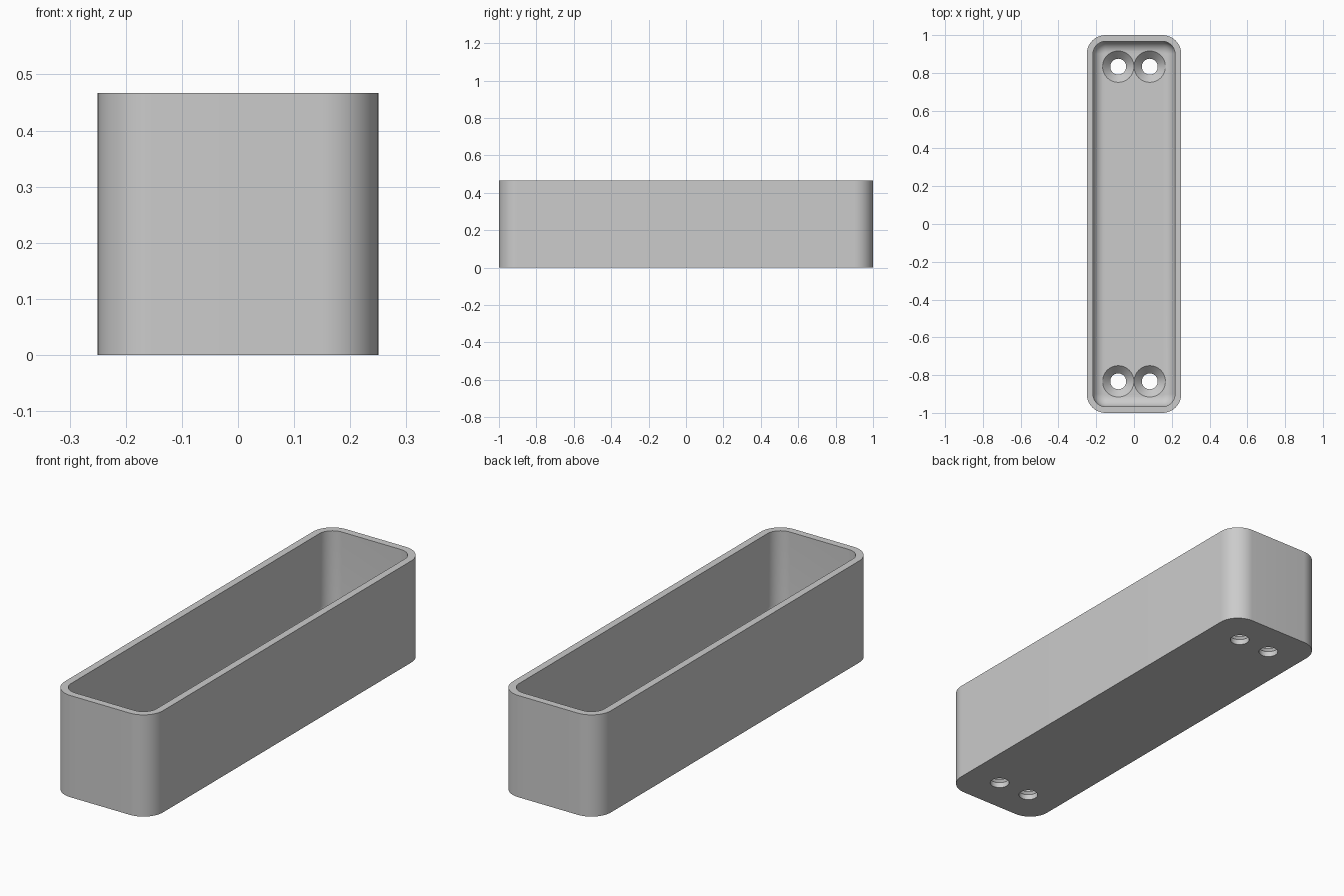
import bpy, bmesh
from math import sin, cos, pi

cube = bpy.data.objects.get("Cube")
if cube:
    bpy.data.objects.remove(cube, do_unlink=True)

HALF_X, HALF_Y, HEIGHT = 0.25, 1.0, 0.467
CORNER, WALL, FLOOR, FILLET = 0.1, 0.033, 0.067, 0.06
HOLE, SINK, LIP = 0.042, 0.083, 0.025

grey = bpy.data.materials.new("light grey")
grey.use_nodes = True
colour = (0.6, 0.6, 0.6, 1)
grey.diffuse_color = colour
grey.node_tree.nodes["Principled BSDF"].inputs["Base Color"].default_value = colour


def rounded_rect(inset, z, steps=16):
    """Outline of the box, moved inward by inset, at height z."""
    r = CORNER - inset
    cx, cy = HALF_X - CORNER, HALF_Y - CORNER
    points = []
    for q, (sx, sy) in enumerate([(1, 1), (-1, 1), (-1, -1), (1, -1)]):
        for i in range(steps + 1):
            a = (q + i / steps) * pi / 2
            points.append((sx * cx + r * cos(a), sy * cy + r * sin(a), z))
    return points


def circle(x, y, r, z, sides=48):
    return [(x + r * cos(2 * pi * i / sides), y + r * sin(2 * pi * i / sides), z)
            for i in range(sides)]


def loft(name, loops):
    """Closed solid through a stack of outlines, bottom to top."""
    bm = bmesh.new()
    rings = [[bm.verts.new(p) for p in loop] for loop in loops]
    for low, high in zip(rings, rings[1:]):
        for i in range(len(low)):
            j = (i + 1) % len(low)
            bm.faces.new((low[i], low[j], high[j], high[i]))
    bm.faces.new(rings[0][::-1])
    bm.faces.new(rings[-1])
    mesh = bpy.data.meshes.new(name)
    bm.to_mesh(mesh)
    bm.free()
    mesh.materials.append(grey)
    obj = bpy.data.objects.new(name, mesh)
    bpy.context.collection.objects.link(obj)
    return obj


def cut(target, cutter):
    mod = target.modifiers.new("cut", 'BOOLEAN')
    mod.operation, mod.solver, mod.object = 'DIFFERENCE', 'EXACT', cutter
    bpy.ops.object.modifier_apply(modifier=mod.name)
    bpy.data.objects.remove(cutter, do_unlink=True)


# Outer shell
tray = loft("tray", [rounded_rect(0, 0), rounded_rect(0, HEIGHT)])
bpy.context.view_layer.objects.active = tray
tray.select_set(True)

# Cavity with a filleted floor edge
steps = 10
loops = []
for i in range(steps + 1):
    a = i / steps * pi / 2
    loops.append(rounded_rect(WALL + FILLET * (1 - sin(a)), FLOOR + FILLET * (1 - cos(a))))
loops.append(rounded_rect(WALL, HEIGHT + 0.1))
cut(tray, loft("cavity", loops))

# Countersunk screw holes, a pair at each end
for x in (-0.0835, 0.0835):
    for y in (-0.833, 0.833):
        cut(tray, loft("screw_hole", [
            circle(x, y, HOLE, -0.05), circle(x, y, HOLE, LIP),
            circle(x, y, SINK, FLOOR), circle(x, y, SINK, FLOOR + 0.1)]))

bpy.ops.object.shade_smooth_by_angle(angle=pi / 6)
